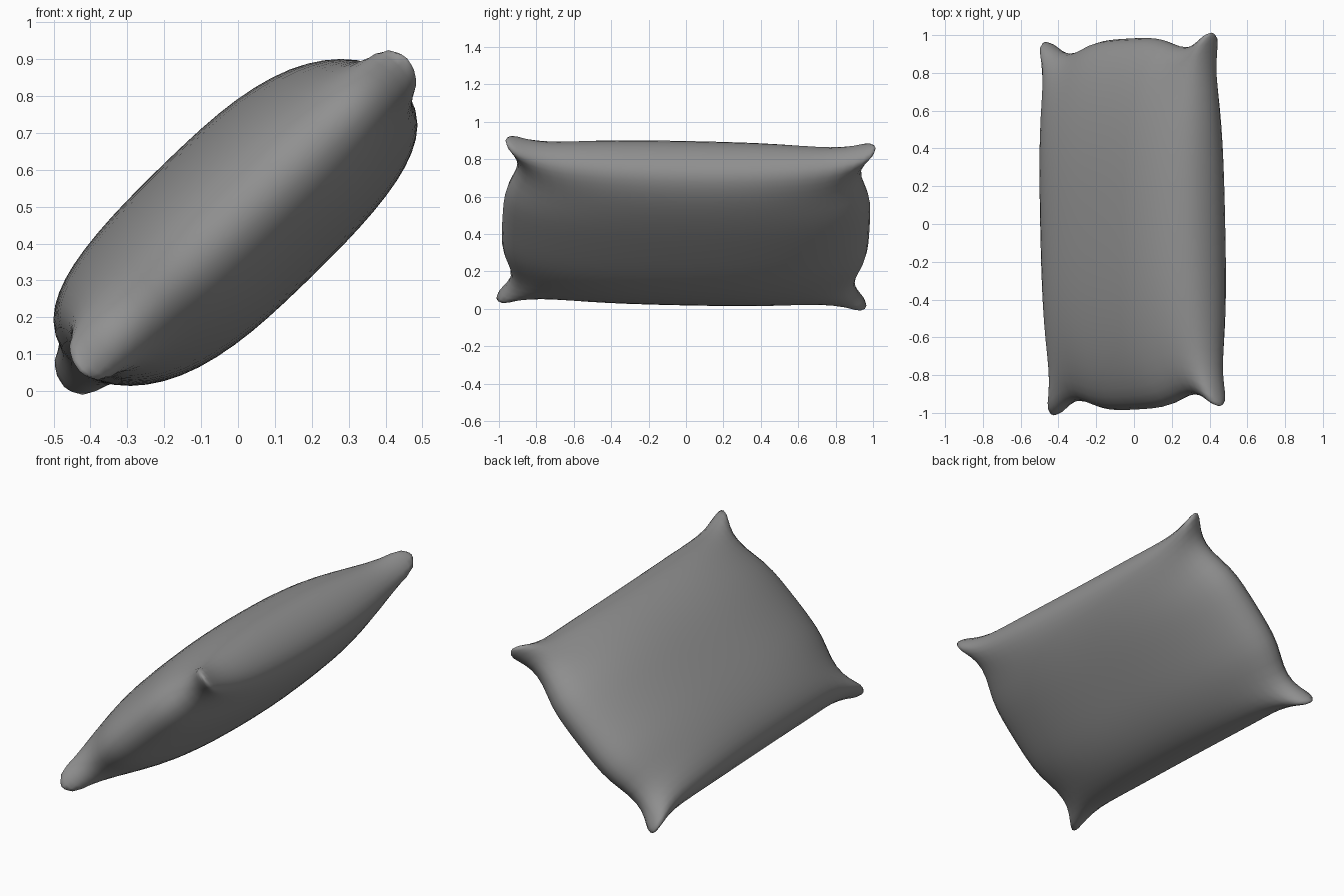
import bpy, bmesh, math

if "Cube" in bpy.data.objects:
    bpy.data.objects.remove(bpy.data.objects["Cube"])

TILT = math.radians(44)
half = [0.2, 0.4, 0.6, 0.76, 0.88, 0.96, 1.0]
ticks = [-a for a in reversed(half)] + [0.0] + half
N = len(ticks)


def edge_wave(a, mid, pinch_depth, pinch_at, corner):
    """Edge distance: full in the middle, pinched, then flaring to the corner."""
    base = mid + (corner - mid) * a ** 4
    return base - pinch_depth * math.exp(-((a - pinch_at) / 0.2) ** 2)


def pillow_point(s, t, side):
    a, b = abs(s), abs(t)
    # stuffed thickness plus a bulge in each corner ear
    h = 0.25 * (1 - a ** 3) ** 0.42 * (1 - b ** 2.6) ** 0.48
    if a < 1 and b < 1:
        d2 = (1 - a) ** 2 + (1 - b) ** 2
        h = math.hypot(h, 0.085 * math.exp(-d2 / 0.025))
    # the long seams sag to one side between the ears
    sag = -0.04 * s ** 3 * (1 - b ** 4)
    # blunt ear tips
    if a == 1 and b == 1:
        s, t = s * 0.95, t * 0.965
    u = s * edge_wave(b, 0.575, 0.025, 0.8, 0.65)
    v = t * edge_wave(a, 0.995, 0.085, 0.68, 1.025)
    # slight turn in the pillow's own plane
    u, v = u - 0.03 * v, v + 0.04 * u
    w = side * h + 0.01 + sag
    c, k = math.cos(TILT), math.sin(TILT)
    return (u * c - w * k, v, 0.45 + u * k + w * c)


# Two stuffed panels sharing one seam
bm = bmesh.new()
grids = {}
for side in (1, -1):
    for i, s in enumerate(ticks):
        for j, t in enumerate(ticks):
            seam = i in (0, N - 1) or j in (0, N - 1)
            if side == -1 and seam:
                grids[side, i, j] = grids[1, i, j]
            else:
                grids[side, i, j] = bm.verts.new(pillow_point(s, t, side))
    for i in range(N - 1):
        for j in range(N - 1):
            q = [grids[side, i, j], grids[side, i + 1, j],
                 grids[side, i + 1, j + 1], grids[side, i, j + 1]]
            bm.faces.new(q if side == 1 else q[::-1])
bmesh.ops.recalc_face_normals(bm, faces=bm.faces)
for f in bm.faces:
    f.smooth = True
mesh = bpy.data.meshes.new("pillow")
bm.to_mesh(mesh)
bm.free()
pillow = bpy.data.objects.new("pillow", mesh)
bpy.context.collection.objects.link(pillow)

# Soft rounding
sub = pillow.modifiers.new("soften", 'SUBSURF')
sub.levels = sub.render_levels = 1

# Dark grey cloth
cloth = bpy.data.materials.new("grey_cloth")
cloth.diffuse_color = (0.28, 0.28, 0.28, 1)
cloth.use_nodes = True
cloth.node_tree.nodes["Principled BSDF"].inputs["Base Color"].default_value = cloth.diffuse_color
mesh.materials.append(cloth)
